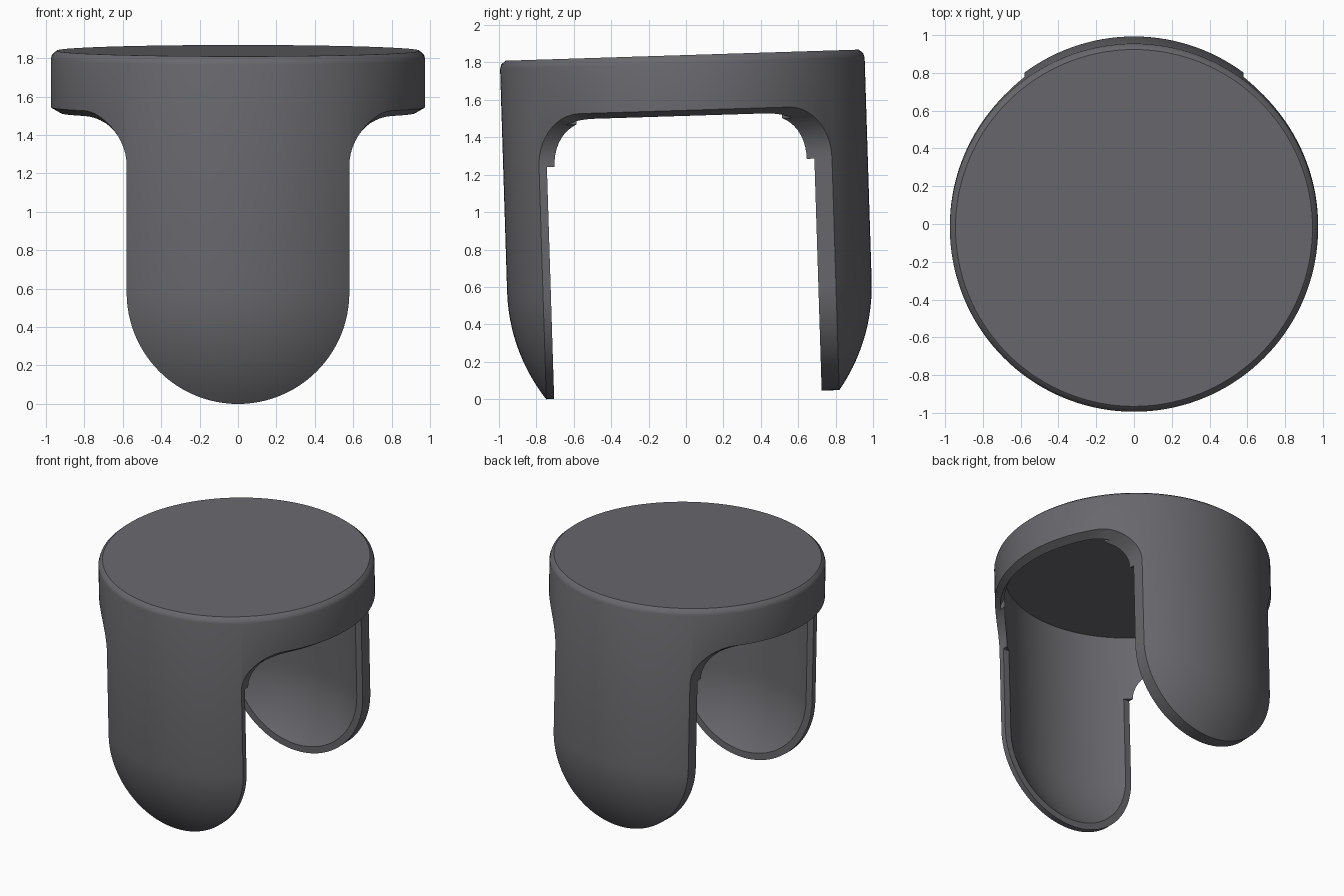
import bpy, bmesh
from math import sin, cos, pi, radians, hypot
from mathutils import Matrix

if "Cube" in bpy.data.objects:
    bpy.data.objects.remove(bpy.data.objects["Cube"])

R_OUT, R_RIM, R_IN = 0.975, 0.921, 0.89   # outside, inner rim edge, inside
HALF_W = 0.58                             # half width of a leg
Z_DOME = 0.604                            # centre height of the rounded leg ends
Z_ARCH, FIL_X, FIL_Z = 1.515, 0.22, 0.25  # underside of the cap rim and its fillet
Z_TOP, Z_CEIL = 1.84, 1.77
Y_IN = -0.026                             # hollow sits slightly to the front


def make(name, bm):
    bmesh.ops.recalc_face_normals(bm, faces=bm.faces)
    me = bpy.data.meshes.new(name)
    bm.to_mesh(me)
    bm.free()
    ob = bpy.data.objects.new(name, me)
    bpy.context.collection.objects.link(ob)
    return ob


def lathe(name, profile, y0=0.0, n=144):
    """Closed solid of revolution from (radius, z) points."""
    bm = bmesh.new()
    rings = [[bm.verts.new((r * cos(2 * pi * i / n), y0 + r * sin(2 * pi * i / n), z))
              for i in range(n)] for r, z in profile]
    for a, b in zip(rings, rings[1:]):
        for i in range(n):
            j = (i + 1) % n
            bm.faces.new((a[i], a[j], b[j], b[i]))
    bm.faces.new(rings[0])
    bm.faces.new(rings[-1])
    return make(name, bm)


def box(name, lo, hi):
    bm = bmesh.new()
    bmesh.ops.create_cube(bm, size=1)
    for v in bm.verts:
        v.co = [l if c < 0 else h for c, l, h in zip(v.co, lo, hi)]
    return make(name, bm)


def dome(r, steps=16):
    """Spherical lower part, running up to the equator."""
    return [(r * cos(a), Z_DOME - r * sin(a))
            for a in (radians(45) * (1 - k / steps) for k in range(steps + 1))]


def boolean(ob, cutter, op):
    m = ob.modifiers.new(op, 'BOOLEAN')
    m.object, m.operation, m.solver = cutter, op, 'EXACT'
    bpy.context.view_layer.objects.active = ob
    bpy.ops.object.modifier_apply(modifier=m.name)
    bpy.data.objects.remove(cutter)


# outer shell with an eased top edge
ease = [(R_OUT, Z_TOP - 0.043), (R_OUT - 0.007, Z_TOP - 0.02), (R_OUT - 0.03, Z_TOP)]
cap = lathe("cap_with_legs", dome(R_OUT) + ease)

# side outline: cap band, fillet, straight leg, round end (right half mirrored)
half = [(1.3, 2.2), (1.3, Z_ARCH)]
for k in range(13):
    a = pi / 2 + pi / 2 * k / 12
    half.append((HALF_W + FIL_X + FIL_X * cos(a), Z_ARCH - FIL_Z + FIL_Z * sin(a)))
half += [(HALF_W * cos(a), Z_DOME - HALF_W * sin(a))
         for a in (pi / 2 * k / 24 for k in range(25))]
half[-1] = (0.0, Z_DOME - HALF_W)
outline = half + [(-x, z) for x, z in reversed(half[:-1])]
bm = bmesh.new()
face = bm.faces.new([bm.verts.new((x, -1.5, z)) for x, z in outline])
ext = bmesh.ops.extrude_face_region(bm, geom=[face])
bmesh.ops.translate(bm, vec=(0, 3, 0),
                    verts=[v for v in ext["geom"] if isinstance(v, bmesh.types.BMVert)])
boolean(cap, make("outline_cutter", bm), 'INTERSECT')

# hollow inside
boolean(cap, lathe("hollow_cutter", dome(R_IN) + [(R_IN, Z_CEIL)], Y_IN), 'DIFFERENCE')

# chamfered inner edge of the legs: a flat cut where the rim radius meets the leg side
y = (R_RIM ** 2 - HALF_W ** 2) ** 0.5
boolean(cap, box("leg_chamfer_cutter", (-0.7, Y_IN - y, -0.2), (0.7, Y_IN + y, Z_ARCH - FIL_Z)),
        'DIFFERENCE')

# chamfered inner edge under the cap, left and right
for lo, hi in ((-1.2, -0.7), (0.7, 1.2)):
    cone = lathe("rim_chamfer_cutter", [(R_RIM, 1.3), (R_RIM, Z_ARCH),
                                        (R_IN - 0.005, Z_ARCH + 0.055)], Y_IN)
    boolean(cone, box("side_limit", (lo, -1.2, 1), (hi, 1.2, 2)), 'INTERSECT')
    boolean(cap, cone, 'DIFFERENCE')

# slope the rim under the cap, then tilt the whole part
bm = bmesh.new()
bm.from_mesh(cap.data)
bmesh.ops.triangulate(bm, faces=[f for f in bm.faces if len(f.verts) > 4
                                 and abs(f.calc_center_median().z - Z_ARCH) < 0.01])
for v in bm.verts:
    x, y, z = v.co
    if hypot(x, y) > 0.97 and 1.3 < z < 1.6 and abs(x) > 0.6:
        t = min(1.0, (abs(x) - 0.6) / 0.2)
        v.co.z += 0.03 * t * t * (3 - 2 * t)
bm.transform(Matrix.Translation((0, 0.037, 0)) @ Matrix.Rotation(radians(1.8), 4, 'X'))
bm.to_mesh(cap.data)
bm.free()

# dark grey colour
mat = bpy.data.materials.new("dark_grey")
mat.diffuse_color = (0.14, 0.138, 0.152, 1)
mat.use_nodes = True
mat.node_tree.nodes["Principled BSDF"].inputs["Base Color"].default_value = mat.diffuse_color
cap.data.materials.clear()
cap.data.materials.append(mat)

for o in bpy.context.selected_objects:
    o.select_set(False)
cap.select_set(True)
bpy.context.view_layer.objects.active = cap
bpy.ops.object.shade_smooth_by_angle(angle=radians(34))
